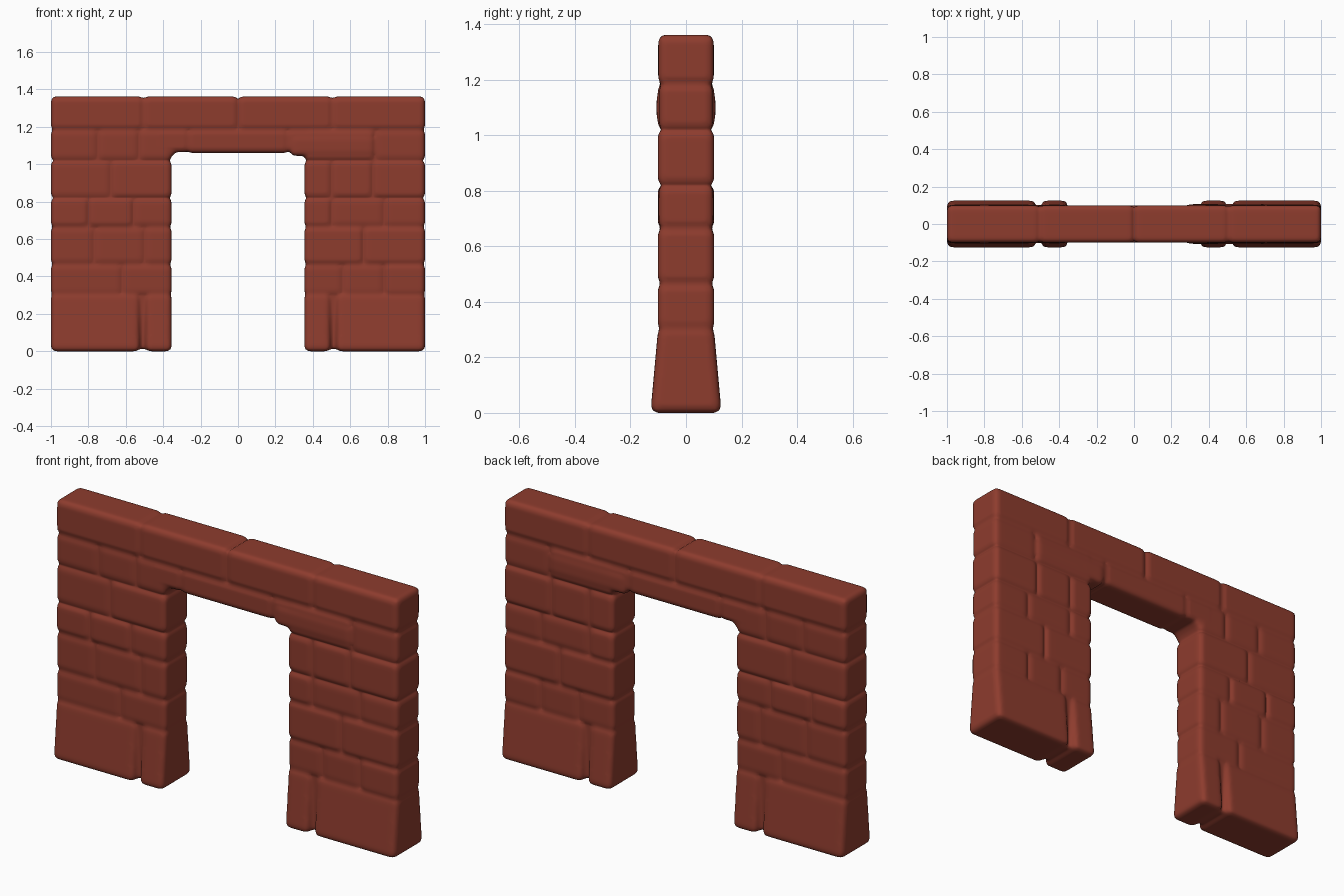
import bpy, bmesh, random
from mathutils import Matrix

if "Cube" in bpy.data.objects:
    bpy.data.objects.remove(bpy.data.objects["Cube"])

random.seed(4)
brick = bpy.data.materials.new("brick_red")
brick.diffuse_color = (0.27, 0.045, 0.027, 1)
brick.use_nodes = True
brick.node_tree.nodes["Principled BSDF"].inputs["Base Color"].default_value = brick.diffuse_color

bm = bmesh.new()


def stone(x0, x1, z0, z1, depth=0.1, foot=None, bevel=0.024):
    """Rounded block; foot is the half depth at the bottom if it flares."""
    part = bmesh.new()
    bmesh.ops.create_cube(part, size=1)
    for v in part.verts:
        half = foot if foot and v.co.z < 0 else depth
        v.co.x = x1 if v.co.x > 0 else x0
        v.co.y = half if v.co.y > 0 else -half
        v.co.z = z1 if v.co.z > 0 else z0
    if bevel:
        bmesh.ops.bevel(part, geom=part.edges[:], offset=bevel, segments=3,
                        profile=0.5, affect='EDGES')
    tmp = bpy.data.meshes.new("tmp")
    part.to_mesh(tmp)
    part.free()
    bm.from_mesh(tmp)
    bpy.data.meshes.remove(tmp)


def sided(s, a, b, *args, **kw):
    """Stone on the left (s=-1) or right (s=1) pier, a and b from the middle."""
    x0, x1 = sorted((s * a, s * b))
    stone(x0, x1, *args, **kw)


# Courses: bottom, top and the upright joints on the left and right piers
courses = [
    (0.30, 0.465, (0.62,), (0.56, 0.78)),
    (0.465, 0.665, (0.50, 0.77), (0.67,)),
    (0.665, 0.82, (0.56, 0.80), (0.50, 0.78)),
    (0.82, 1.02, (0.68,), (0.50, 0.72)),
    (1.02, 1.185, (0.53, 0.75), (0.73,)),
]

for s in (-1, 1):
    # Mortar core of the pier
    sided(s, 0.376, 0.984, 0.012, 1.33, depth=0.089, bevel=0)
    # Flared foot stones with a gap between
    sided(s, 0.525, 1.0, 0.0, 0.31, depth=0.1, foot=0.128, bevel=0.026)
    sided(s, 0.355, 0.495, 0.0, 0.31, depth=0.1, foot=0.128, bevel=0.026)
    # Pier stones
    for z0, z1, left, right in courses:
        cuts = (0.355,) + (left if s < 0 else right) + (1.0,)
        for a, b in zip(cuts, cuts[1:]):
            sided(s, a, b, z0, z1, depth=0.1 + random.uniform(-0.003, 0.002))
    # Rounded corner under the lintel
    sided(s, 0.335, 0.46, 1.045, 1.18, depth=0.098)
    # Coping stones
    sided(s, 0.0, 0.505, 1.185, 1.362)
    sided(s, 0.505, 1.0, 1.185, 1.362)

# Lintel core and stones
stone(-0.45, 0.45, 1.08, 1.33, depth=0.089, bevel=0)
stone(-0.45, -0.26, 1.065, 1.185)
stone(-0.27, 0.27, 1.06, 1.185)
stone(0.26, 0.45, 1.065, 1.185)
# Proud stone at the right end of the lintel
stone(0.28, 0.73, 1.045, 1.155, depth=0.106)

mesh = bpy.data.meshes.new("stone_gateway")
bm.to_mesh(mesh)
bm.free()
mesh.materials.append(brick)
wall = bpy.data.objects.new("stone_gateway", mesh)
bpy.context.collection.objects.link(wall)

# Fuse the stones into one worn surface
fuse = wall.modifiers.new("fuse", 'REMESH')
fuse.mode = 'VOXEL'
fuse.voxel_size = 0.01
fuse.use_smooth_shade = True
wear = wall.modifiers.new("wear", 'SMOOTH')
wear.factor = 0.5
wear.iterations = 4
